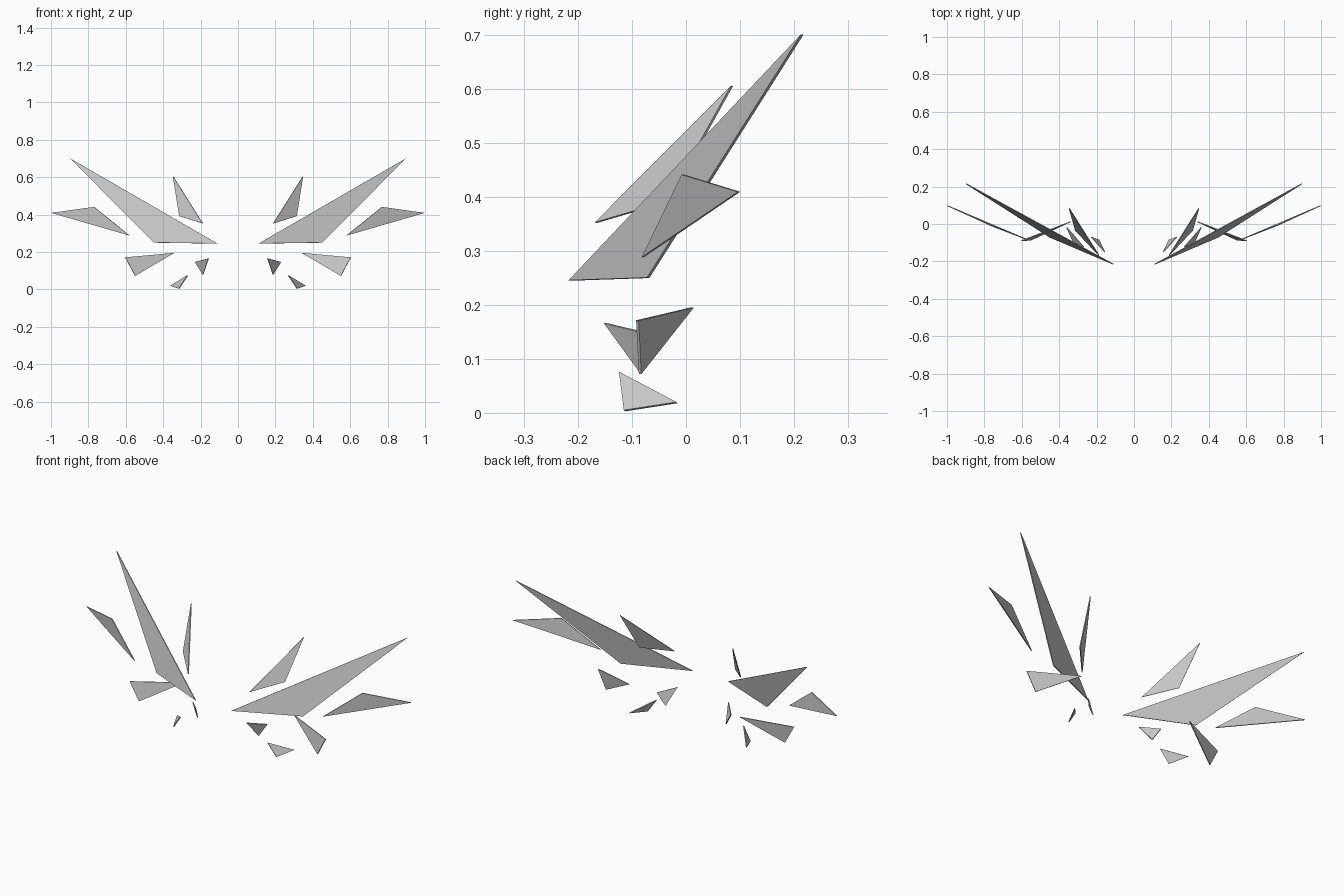
import bpy
from mathutils import Vector

if "Cube" in bpy.data.objects:
    bpy.data.objects.remove(bpy.data.objects["Cube"])

THICK = 0.005


def shard(name, a, b, c):
    """Thin triangular plate, mirrored across x = 0."""
    a, b, c = Vector(a), Vector(b), Vector(c)
    n = (b - a).cross(c - a).normalized() * THICK / 2
    verts = [p + s * n for s in (-1, 1) for p in (a, b, c)]
    faces = [(2, 1, 0), (3, 4, 5), (0, 1, 4, 3), (1, 2, 5, 4), (2, 0, 3, 5)]
    mesh = bpy.data.meshes.new(name)
    mesh.from_pydata(verts, [], faces)
    obj = bpy.data.objects.new(name, mesh)
    bpy.context.collection.objects.link(obj)
    mirror = obj.modifiers.new("mirror", 'MIRROR')
    mirror.use_axis[0] = True
    mirror.use_mirror_merge = False
    return obj


# Large wing blade
shard("main_blade", (0.11, -0.215, 0.245), (0.45, -0.07, 0.25), (0.897, 0.215, 0.70))
# Upright inner blade
shard("upper_blade", (0.188, -0.167, 0.352), (0.313, -0.034, 0.391), (0.347, 0.085, 0.605))
# Outer wing tip
shard("outer_blade", (0.58, -0.08, 0.288), (0.998, 0.098, 0.409), (0.77, -0.006, 0.441))
# Lower side blade
shard("lower_blade", (0.34, 0.012, 0.195), (0.603, -0.09, 0.171), (0.55, -0.085, 0.072))
# Small chips below
shard("inner_chip", (0.157, -0.15, 0.166), (0.229, -0.07, 0.147), (0.187, -0.086, 0.078))
shard("bottom_chip", (0.268, -0.123, 0.075), (0.316, -0.114, 0.004), (0.36, -0.017, 0.019))
